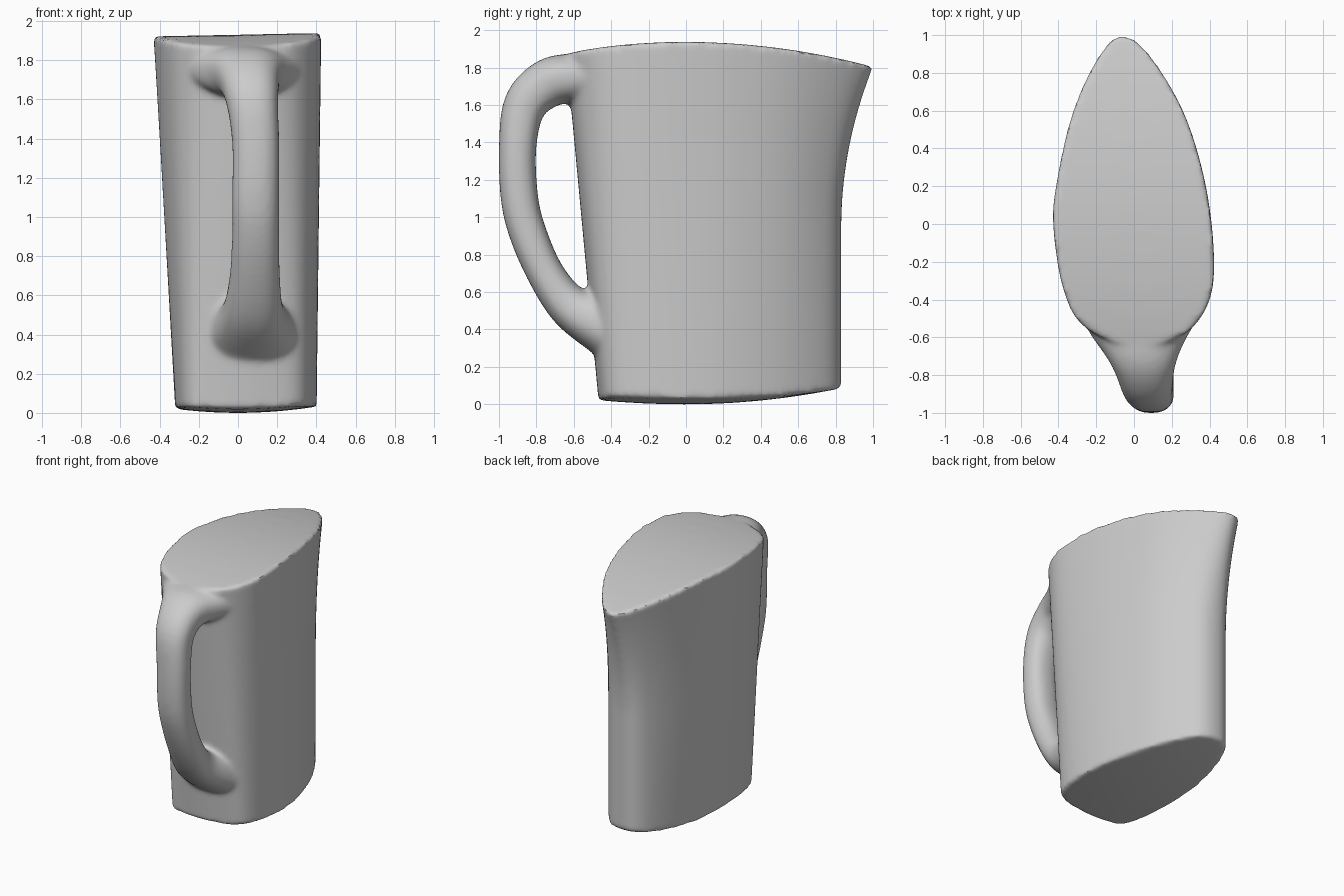
import bpy, bmesh, math
from mathutils import Vector

cube = bpy.data.objects.get("Cube")
if cube:
    bpy.data.objects.remove(cube, do_unlink=True)

clay = bpy.data.materials.new("light_grey_clay")
clay.use_nodes = True
GREY = (0.6, 0.6, 0.6, 1)
clay.diffuse_color = GREY
clay.node_tree.nodes["Principled BSDF"].inputs["Base Color"].default_value = GREY


def spline(points, steps, closed):
    """Catmull-Rom samples through points of any dimension."""
    pts = [Vector(p) for p in points]
    n = len(pts)
    at = (lambda i: pts[i % n]) if closed else (lambda i: pts[max(0, min(n - 1, i))])
    out = []
    for i in range(n if closed else n - 1):
        a, b, c, d = (at(i + k) for k in (-1, 0, 1, 2))
        for s in range(steps):
            t = s / steps
            out.append(0.5 * (2 * b + (c - a) * t + (2 * a - 5 * b + 4 * c - d) * t ** 2
                              + (3 * b - a - 3 * c + d) * t ** 3))
    if not closed:
        out.append(pts[-1])
    return out


def loft(bm, rings):
    """Skin a stack of rings and close both ends."""
    loops = [[bm.verts.new(p) for p in ring] for ring in rings]
    n = len(loops[0])
    for lo, hi in zip(loops, loops[1:]):
        for i in range(n):
            j = (i + 1) % n
            bm.faces.new((lo[i], lo[j], hi[j], hi[i]))
    bm.faces.new(loops[0][::-1])
    bm.faces.new(loops[-1])


# Body outlines, clockwise from the spout
foot = spline([(-.07, .83), (.09, .78), (.25, .56), (.36, .27), (.4, 0), (.385, -.25),
               (.31, -.41), (.12, -.46), (-.1, -.465), (-.25, -.43), (-.305, -.25),
               (-.32, 0), (-.31, .3), (-.26, .58), (-.18, .77)], 6, True)
rim = spline([(-.07, 1), (.08, .9), (.26, .6), (.37, .25), (.42, -.1), (.41, -.37),
              (.31, -.55), (.15, -.63), (-.08, -.63), (-.28, -.53), (-.38, -.33),
              (-.43, 0), (-.41, .23), (-.33, .58), (-.2, .87)], 6, True)


def floor_z(x, y):
    return .1 * y * y * (1.25 if y > 0 else 1) + .2 * x * x


def top_z(x, y):
    return 1.93 - (.125 if y > 0 else .14) * y * y + .02 * x


def body_point(a, b, u):
    # the spout side flares only near the rim
    w = max(0, min(1, b.y / .8))
    flare = max(0, (u - .5) / .5) ** 2
    p = a.lerp(b, u * (1 - w) + flare * w)
    return Vector((p.x, p.y, floor_z(*a) * (1 - u) + top_z(*b) * u))


def cap(outline, height, scales):
    mid = Vector((0, .1))
    for s in scales:
        flat = [mid.lerp(p, s) for p in outline]
        yield [Vector((p.x, p.y, height(*p))) for p in flat]


bm = bmesh.new()
inner = [.02, .2, .4, .6, .8, .92]
rings = list(cap(foot, floor_z, inner))
rings += [[body_point(a, b, k / 24) for a, b in zip(foot, rim)] for k in range(25)]
rings += list(cap(rim, top_z, inner[::-1]))
loft(bm, rings)

# Handle: x, y, z, half width, half thickness
path = spline([(.03, -.4, 1.75, .37, .12), (.03, -.6, 1.745, .25, .13), (.05, -.74, 1.715, .17, .13),
               (.07, -.86, 1.6, .135, .115), (.09, -.9, 1.38, .12, .1), (.09, -.89, 1.1, .12, .1),
               (.09, -.84, .9, .12, .1), (.085, -.74, .68, .13, .1), (.075, -.61, .515, .16, .12),
               (.07, -.42, .42, .24, .17)], 6, False)
rings = []
for i, p in enumerate(path):
    before, after = path[max(0, i - 1)], path[min(len(path) - 1, i + 1)]
    along = Vector((0, after[1] - before[1], after[2] - before[2])).normalized()
    out = along.cross(Vector((1, 0, 0)))
    ring = []
    for k in range(32):
        c, s = math.cos(math.tau * k / 32), math.sin(math.tau * k / 32)
        sx, sy = (math.copysign(abs(v) ** .85, v) for v in (c, s))
        ring.append(Vector(p[:3]) + Vector((p[3] * sx, 0, 0)) + out * p[4] * sy)
    rings.append(ring)
loft(bm, rings)

bmesh.ops.recalc_face_normals(bm, faces=bm.faces)
mesh = bpy.data.meshes.new("jug_body_and_handle")
bm.to_mesh(mesh)
bm.free()
jug = bpy.data.objects.new("jug_body_and_handle", mesh)
bpy.context.collection.objects.link(jug)
mesh.materials.append(clay)

# Fuse body and handle into one softly blended skin
fuse = jug.modifiers.new("fuse", 'REMESH')
fuse.mode = 'VOXEL'
fuse.voxel_size = .016
fuse.use_smooth_shade = True
blend = jug.modifiers.new("blend", 'SMOOTH')
blend.factor = .5
blend.iterations = 8
bpy.context.view_layer.objects.active = jug
jug.select_set(True)
for name in ("fuse", "blend"):
    bpy.ops.object.modifier_apply(modifier=name)
bpy.ops.object.shade_smooth_by_angle(angle=math.radians(40))
